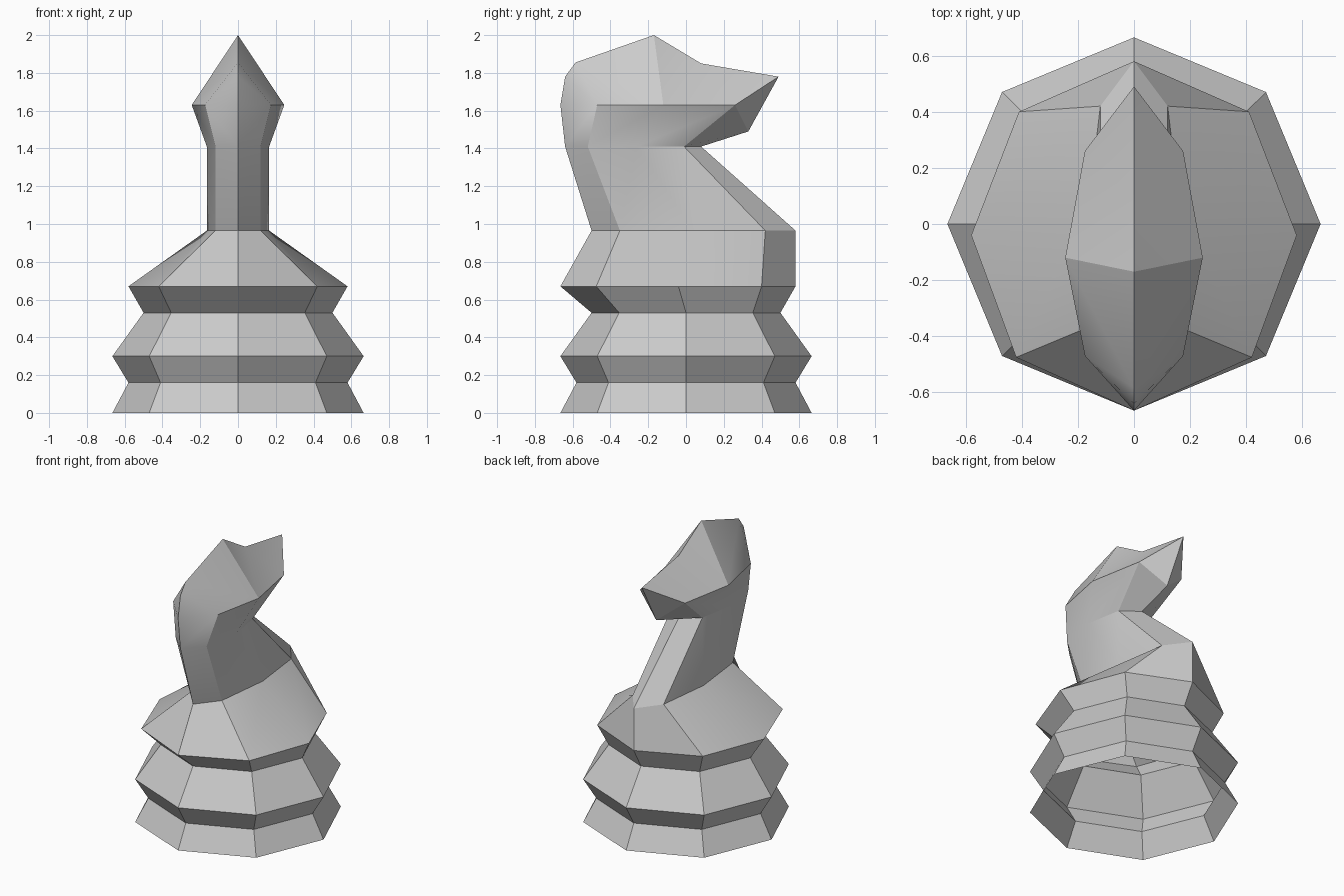
import bpy, bmesh, math

cube = bpy.data.objects.get("Cube")
if cube:
    bpy.data.objects.remove(cube)

# Plain grey material
grey = bpy.data.materials.new("stone_grey")
grey.use_nodes = True
colour = (0.6, 0.6, 0.6, 1)
grey.diffuse_color = colour
grey.node_tree.nodes["Principled BSDF"].inputs["Base Color"].default_value = colour

bm = bmesh.new()


def ring(z, half):
    """Half a ring, listed from the front point to the back point."""
    return [bm.verts.new((x, y, z)) for x, y in half]


def octagon(z, r):
    angles = [math.radians(a) for a in range(-90, 91, 45)]
    return ring(z, [(r * math.cos(a) if abs(math.cos(a)) > 1e-6 else 0, r * math.sin(a))
                    for a in angles])


def bridge(low, high):
    for i in range(len(low) - 1):
        bm.faces.new((low[i], low[i + 1], high[i + 1], high[i]))


# Turned base, open underneath
rings = [octagon(0, 0.665), octagon(0.16, 0.58), octagon(0.3, 0.665), octagon(0.53, 0.5)]

# Shoulder, neck foot, throat and widest line of the head
rings.append(ring(0.67, [(0, -0.665), (0.42, -0.475), (0.58, -0.04), (0.41, 0.4), (0, 0.58)]))
rings.append(ring(0.965, [(0, -0.5), (0.12, -0.35), (0.165, 0.04), (0.12, 0.42), (0, 0.58)]))
rings.append(ring(1.41, [(0, -0.64), (0.12, -0.52), (0.165, -0.26), (0.12, -0.01), (0, 0.08)]))
head = ring(1.63, [(0, -0.665), (0.175, -0.47), (0.245, -0.12), (0.175, 0.26), (0, 0.33)])
head[-1].co.z = 1.49
rings.append(head)
for low, high in zip(rings, rings[1:]):
    bridge(low, high)

# Crest from the brow over the peak to the snout tip
brow, crown, peak, dip, tip = [
    bm.verts.new((0, y, z)) for y, z in
    [(-0.64, 1.78), (-0.585, 1.855), (-0.17, 2.0), (0.08, 1.85), (0.49, 1.78)]]
nape, rear, side, cheek, chin = head
for face in [(nape, rear, brow), (brow, rear, crown), (crown, rear, side, peak),
             (peak, side, dip), (dip, side, cheek), (dip, cheek, tip), (tip, cheek, chin)]:
    bm.faces.new(face)

# Mirror to the other side
bmesh.ops.mirror(bm, geom=bm.verts[:] + bm.edges[:] + bm.faces[:], axis='X', merge_dist=0.001)
bmesh.ops.remove_doubles(bm, verts=bm.verts[:], dist=0.001)
bmesh.ops.recalc_face_normals(bm, faces=bm.faces[:])

mesh = bpy.data.meshes.new("chess_knight")
bm.to_mesh(mesh)
bm.free()
mesh.materials.append(grey)
knight = bpy.data.objects.new("chess_knight", mesh)
bpy.context.collection.objects.link(knight)
bpy.ops.object.select_all(action='DESELECT')
knight.select_set(True)
bpy.context.view_layer.objects.active = knight
bpy.ops.object.shade_smooth_by_angle(angle=math.radians(25))
